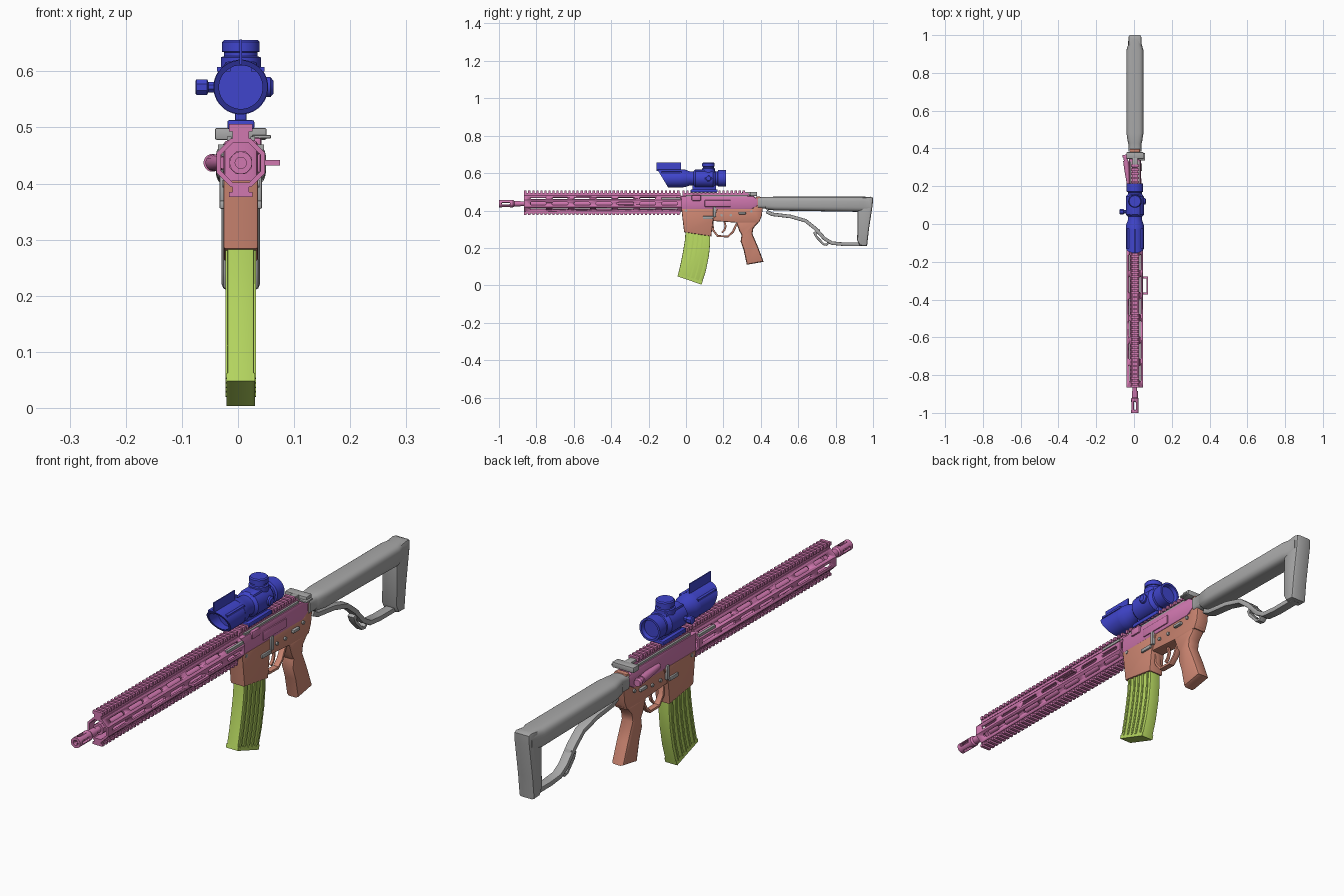
import bpy, bmesh, math
from mathutils import Matrix, Vector

if "Cube" in bpy.data.objects:
    bpy.data.objects.remove(bpy.data.objects["Cube"])

CX = 0.005     # centre line of the body
BORE = 0.437   # height of the barrel axis


def material(name, *srgb):
    col = [((c + 0.055) / 1.055) ** 2.4 for c in srgb] + [1]
    m = bpy.data.materials.new(name)
    m.use_nodes = True
    m.diffuse_color = col
    m.node_tree.nodes["Principled BSDF"].inputs["Base Color"].default_value = col
    return m


PINK = material("pink", 0.82, 0.47, 0.69)
ORANGE = material("terracotta", 0.81, 0.53, 0.45)
GREEN = material("lime green", 0.72, 0.85, 0.38)
BLUE = material("blue", 0.25, 0.27, 0.80)
GREY = material("grey", 0.66, 0.66, 0.66)


def finish(name, bm, mat, loc=(0, 0, 0)):
    bmesh.ops.recalc_face_normals(bm, faces=bm.faces)
    me = bpy.data.meshes.new(name)
    bm.to_mesh(me)
    bm.free()
    me.materials.append(mat)
    me.shade_smooth()
    me.set_sharp_from_angle(angle=math.radians(32))
    ob = bpy.data.objects.new(name, me)
    ob.location = loc
    bpy.context.collection.objects.link(ob)
    return ob


def loft(name, sections, mat, closed=False, loc=(0, 0, 0)):
    bm = bmesh.new()
    rings = [[bm.verts.new(p) for p in s] for s in sections]
    if not closed:
        bm.faces.new(rings[0])
        bm.faces.new(rings[-1])
    for a, b in zip(rings, rings[1:] + (rings[:1] if closed else [])):
        for i in range(len(a)):
            j = (i + 1) % len(a)
            bm.faces.new((a[i], a[j], b[j], b[i]))
    return finish(name, bm, mat, loc)


def lathe(name, prof, mat, loc, axis="Y", n=24, closed=False, slant=0):
    """Turn (distance, radius[, slanted]) points about an axis."""
    secs = []
    for t, r, *s in prof:
        ring = []
        for i in range(n):
            a = 2 * math.pi * (i + 0.5) / n
            u, v = r * math.cos(a), r * math.sin(a)
            ring.append({"Y": (u, t - (slant * v if s else 0), v),
                         "Z": (u, v, t), "X": (t, u, v)}[axis])
        secs.append(ring)
    return loft(name, secs, mat, closed, loc)


def plate(name, pts, half, mat, bevel=0.0, x=CX):
    """Side outline (y, z) given thickness across x."""
    bm = bmesh.new()
    f = bm.faces.new([bm.verts.new((x - half, y, z)) for y, z in pts])
    out = bmesh.ops.extrude_face_region(bm, geom=[f])["geom"]
    bmesh.ops.translate(bm, verts=[v for v in out if isinstance(v, bmesh.types.BMVert)],
                        vec=(2 * half, 0, 0))
    if bevel:
        rim = [e for e in bm.edges if abs(e.verts[0].co.x - e.verts[1].co.x) < 1e-5]
        bmesh.ops.bevel(bm, geom=rim, offset=bevel, segments=2, profile=0.5,
                        affect="EDGES", clamp_overlap=True)
    return finish(name, bm, mat)


def ribbon(name, path, thick, half, mat, x=CX):
    """Bent strip following a side path."""
    pts = [Vector(p) for p in path]
    left, right = [], []
    for i, p in enumerate(pts):
        d = (pts[min(i + 1, len(pts) - 1)] - pts[max(i - 1, 0)]).normalized()
        nrm = Vector((-d.y, d.x)) * thick / 2
        left.append(p + nrm)
        right.append(p - nrm)
    return plate(name, left + right[::-1], half, mat, 0.003 if thick > 0.009 else 0, x)


def boxes(name, items, mat, bevel=0.0):
    """Boxes as (x0, x1, y0, y1, z0, z1), x measured from the centre line."""
    bm = bmesh.new()
    for x0, x1, y0, y1, z0, z1 in items:
        m = (Matrix.Translation((CX + (x0 + x1) / 2, (y0 + y1) / 2, (z0 + z1) / 2))
             @ Matrix.Diagonal((x1 - x0, y1 - y0, z1 - z0, 1)))
        bmesh.ops.create_cube(bm, size=1, matrix=m)
    if bevel:
        bmesh.ops.bevel(bm, geom=bm.edges[:], offset=bevel, segments=2, profile=0.5,
                        affect="EDGES", clamp_overlap=True)
    return finish(name, bm, mat)


def carve(ob, cuts):
    """Cut rounded slots given as (angle, radius, y, depth, length, width)."""
    bm = bmesh.new()
    for ang, rad, y, depth, length, width in cuts:
        m = (Matrix.Translation((CX, y, BORE)) @ Matrix.Rotation(math.radians(ang), 4, "Y")
             @ Matrix.Translation((rad, 0, 0)) @ Matrix.Diagonal((depth, length, width, 1)))
        bmesh.ops.create_cube(bm, size=1, matrix=m)
    bmesh.ops.bevel(bm, geom=bm.edges[:], offset=0.004, segments=1, affect="EDGES")
    cutter = finish("slot_cutter", bm, ob.data.materials[0])
    cutter.hide_render = True
    mod = ob.modifiers.new("slots", "BOOLEAN")
    mod.operation, mod.solver, mod.object = "DIFFERENCE", "EXACT", cutter
    dg = bpy.context.evaluated_depsgraph_get()
    me = bpy.data.meshes.new_from_object(ob.evaluated_get(dg))
    ob.modifiers.clear()
    ob.data = me
    bpy.data.objects.remove(cutter)


def rail(name, y0, y1, base, top):
    mid = base + 0.55 * (top - base)
    items = [(-0.015, 0.015, y0, y1, min(base, mid), max(base, mid))]
    y = y0
    while y + 0.012 <= y1:
        items.append((-0.021, 0.021, y, y + 0.012, min(mid, top), max(mid, top)))
        y += 0.0215
    return boxes(name, items, PINK)


# Barrel and muzzle device
axis = (CX, 0, BORE)
muzzle = lathe("muzzle_device", [(-0.93, 0.01), (-1, 0.01), (-1, 0.02), (-0.925, 0.02),
                                 (-0.918, 0.015), (-0.885, 0.015)], PINK, axis)
carve(muzzle, [(a, 0.017, -0.963, 0.02, 0.045, 0.013) for a in (0, 90, 180, 270)])
lathe("barrel", [(-0.89, 0.012), (-0.02, 0.012)], PINK, axis)
lathe("barrel_collar", [(-0.86, 0.022), (-0.83, 0.022)], PINK, axis, n=8)

# Eight-sided handguard with slots and rails
guard = lathe("handguard", [(-0.865, 0.047), (-0.025, 0.047), (-0.025, 0.038), (-0.865, 0.038)],
              PINK, axis, n=8, closed=True)
carve(guard, [(a, 0.043, -0.79 + 0.117 * k, 0.03, 0.085, 0.015)
              for a in (0, 45, 135, 180, 225, 315) for k in range(7)])
rail("handguard_top_rail", -0.865, -0.03, 0.477, 0.506)
rail("handguard_bottom_rail", -0.865, -0.03, 0.397, 0.376)
boxes("gas_block_bars", [(-0.041, -0.03, -0.13, -0.03, 0.46, 0.47),
                         (0.03, 0.041, -0.13, -0.03, 0.46, 0.47)], GREY)
boxes("side_loop", [(0.04, 0.07, -0.372, -0.362, 0.432, 0.442),
                    (0.04, 0.07, -0.288, -0.278, 0.432, 0.442),
                    (0.06, 0.07, -0.372, -0.278, 0.432, 0.442)], PINK)

# Upper receiver
plate("upper_receiver", [(-0.03, 0.405), (-0.03, 0.478), (0.36, 0.478), (0.385, 0.46),
                         (0.385, 0.425), (0.35, 0.405)], 0.031, PINK, 0.01)
rail("receiver_rail", -0.02, 0.335, 0.476, 0.506)
boxes("receiver_top_strips", [(s - 0.004, s + 0.004, 0, 0.33, 0.474, 0.484)
                              for s in (-0.021, 0.021)], GREY)
boxes("receiver_lug", [(0.02, 0.037, 0.03, 0.08, 0.452, 0.482)], PINK, 0.005)
boxes("port_cover", [(0.028, 0.035, 0.1, 0.24, 0.42, 0.455)], PINK, 0.002)
assist = lathe("forward_assist", [(-0.13, 0.011), (-0.05, 0.015), (0.0, 0.015), (0.0, 0.011),
                                  (0.02, 0.011), (0.02, 0.016), (0.032, 0.013)],
               PINK, (-0.043, 0.335, BORE), n=16)
assist.rotation_euler.z = 0.13
boxes("charging_handle", [(-0.046, 0.046, 0.345, 0.38, 0.478, 0.499),
                          (-0.014, 0.014, 0.3, 0.35, 0.478, 0.5),
                          (0.02, 0.054, 0.335, 0.375, 0.48, 0.487)], GREY, 0.003)

# Lower receiver, trigger group and grip
plate("magazine_well", [(-0.025, 0.41), (-0.01, 0.284), (0.135, 0.262), (0.145, 0.345),
                        (0.17, 0.41)], 0.031, ORANGE, 0.005)
plate("lower_receiver", [(0.13, 0.412), (0.13, 0.345), (0.27, 0.335), (0.39, 0.335),
                         (0.405, 0.37), (0.415, 0.45), (0.395, 0.474), (0.375, 0.474),
                         (0.36, 0.412)], 0.027, ORANGE, 0.006)
ribbon("trigger_guard", [(0.14, 0.345), (0.145, 0.295), (0.17, 0.263), (0.225, 0.262),
                         (0.25, 0.285), (0.272, 0.33)], 0.011, 0.012, ORANGE)
ribbon("trigger", [(0.205, 0.345), (0.212, 0.315), (0.205, 0.295), (0.192, 0.282)],
       0.01, 0.006, ORANGE)
plate("pistol_grip", [(0.265, 0.345), (0.285, 0.29), (0.297, 0.27), (0.292, 0.235),
                      (0.308, 0.19), (0.325, 0.11), (0.415, 0.126), (0.385, 0.205),
                      (0.355, 0.275), (0.36, 0.305), (0.395, 0.345)], 0.027, ORANGE, 0.012)
for y, z in ((0.19, 0.375), (0.24, 0.375), (0.35, 0.395), (0.0, 0.4)):
    lathe("cross_pin", [(-0.033, 0.007), (0.033, 0.007)], GREY, (CX, y, z), "X", 12)
for s in (-1, 1):
    boxes("catch_lever", [(min(s * .02, s * .038), max(s * .02, s * .038), y0, y1, z0, z1)
                          for y0, y1, z0, z1 in ((0.145, 0.16, 0.365, 0.42),
                                                 (0.09, 0.145, 0.355, 0.37),
                                                 (0.28, 0.32, 0.38, 0.392))], GREY, 0.003)

# Curved magazine with side ribs
front = [(-0.002, 0.30), (-0.006, 0.24), (-0.016, 0.18), (-0.029, 0.115), (-0.045, 0.048)]
back = [(0.13, 0.29), (0.129, 0.22), (0.122, 0.155), (0.107, 0.08), (0.083, 0.004)]
plate("magazine", front + back[::-1], 0.0235, GREEN, 0.003)
for f in (0.12, 0.32, 0.5, 0.68, 0.88):
    path = [Vector(a).lerp(Vector(b), f) for a, b in zip(front, back)]
    path[-1] = path[-1].lerp(path[-2], 0.15)
    ribbon("magazine_rib", path, 0.008, 0.027, GREEN)
base = [front[-1], Vector(front[-1]).lerp(Vector(front[-2]), 0.22),
        Vector(back[-1]).lerp(Vector(back[-2]), 0.22), back[-1]]
plate("magazine_floor", base, 0.0255, GREEN)


# Shoulder stock: rounded tube, butt and open frame
def rounded(y, hx, z0, z1, n=32):
    ring = []
    for i in range(n):
        c, s = math.cos(2 * math.pi * i / n), math.sin(2 * math.pi * i / n)
        ring.append((CX + hx * math.copysign(abs(c) ** 0.6, c), y,
                     (z0 + z1) / 2 + (z1 - z0) / 2 * math.copysign(abs(s) ** 0.6, s)))
    return ring


loft("stock_tube", [rounded(*s) for s in (
    (0.385, 0.034, 0.41, 0.472), (0.425, 0.034, 0.41, 0.472), (0.43, 0.037, 0.405, 0.473),
    (0.48, 0.045, 0.4, 0.474), (0.92, 0.045, 0.393, 0.474), (0.95, 0.036, 0.393, 0.474),
    (0.985, 0.035, 0.393, 0.473))], GREY)
plate("stock_butt", [(0.915, 0.465), (0.985, 0.474), (1.0, 0.468), (0.998, 0.43), (0.978, 0.3),
                     (0.968, 0.21), (0.93, 0.212), (0.915, 0.24), (0.918, 0.39)],
      0.034, GREY, 0.01)
ribbon("stock_lower_frame", [(0.43, 0.395), (0.46, 0.38), (0.56, 0.368), (0.64, 0.345),
                             (0.69, 0.305), (0.74, 0.25), (0.78, 0.226), (0.84, 0.22),
                             (0.95, 0.22)], 0.019, 0.018, GREY)
ribbon("stock_sling_loop", [(0.715, 0.295), (0.685, 0.28), (0.695, 0.262), (0.735, 0.22),
                            (0.75, 0.217), (0.772, 0.235)], 0.012, 0.014, GREY)

# Optic: slanted hood, body, turrets, fin and mount
sight = (CX, 0, 0.572)
lathe("optic_hood", [(-0.125, 0.048, 1), (-0.025, 0.048), (-0.025, 0.039), (-0.125, 0.039, 1)],
      BLUE, sight, n=32, closed=True, slant=0.6)
lathe("optic_body", [(-0.07, 0.04), (-0.03, 0.04), (-0.03, 0.049), (-0.005, 0.047), (0.02, 0.038),
                     (0.04, 0.038), (0.05, 0.048), (0.145, 0.048), (0.158, 0.037),
                     (0.168, 0.037), (0.172, 0.044), (0.215, 0.044), (0.215, 0.036),
                     (0.2, 0.033)], BLUE, sight, n=32)
plate("optic_fin", [(-0.157, 0.612), (-0.157, 0.657), (-0.027, 0.657), (-0.027, 0.612)],
      0.002, BLUE)
boxes("optic_hood_ribs", [(s * 0.03 - 0.012, s * 0.03 + 0.012, -0.13, -0.025, 0.6, 0.608)
                          for s in (-1, 1)], BLUE)
boxes("optic_housing", [(-0.03, 0.03, 0.045, 0.155, 0.54, 0.618)], BLUE, 0.008)
lathe("top_turret", [(0.6, 0.036), (0.625, 0.036), (0.627, 0.03), (0.634, 0.03), (0.635, 0.034),
                     (0.652, 0.034), (0.656, 0.03)], BLUE, (CX, 0.12, 0), "Z")
lathe("left_turret", [(0, 0.018), (0.053, 0.018), (0.056, 0.014), (0.058, 0.012)],
      BLUE, (CX, 0.12, 0.572), "X")
lathe("side_knob", [(-0.081, 0.012), (-0.079, 0.015), (-0.06, 0.015), (-0.058, 0.01), (-0.03, 0.01)],
      BLUE, (CX, 0.065, 0.572), "X", 8)
boxes("optic_mount", [(-0.024, 0.024, 0.025, 0.168, 0.497, 0.513),
                      (-0.01, 0.01, 0.035, 0.16, 0.51, 0.545)], BLUE, 0.003)
